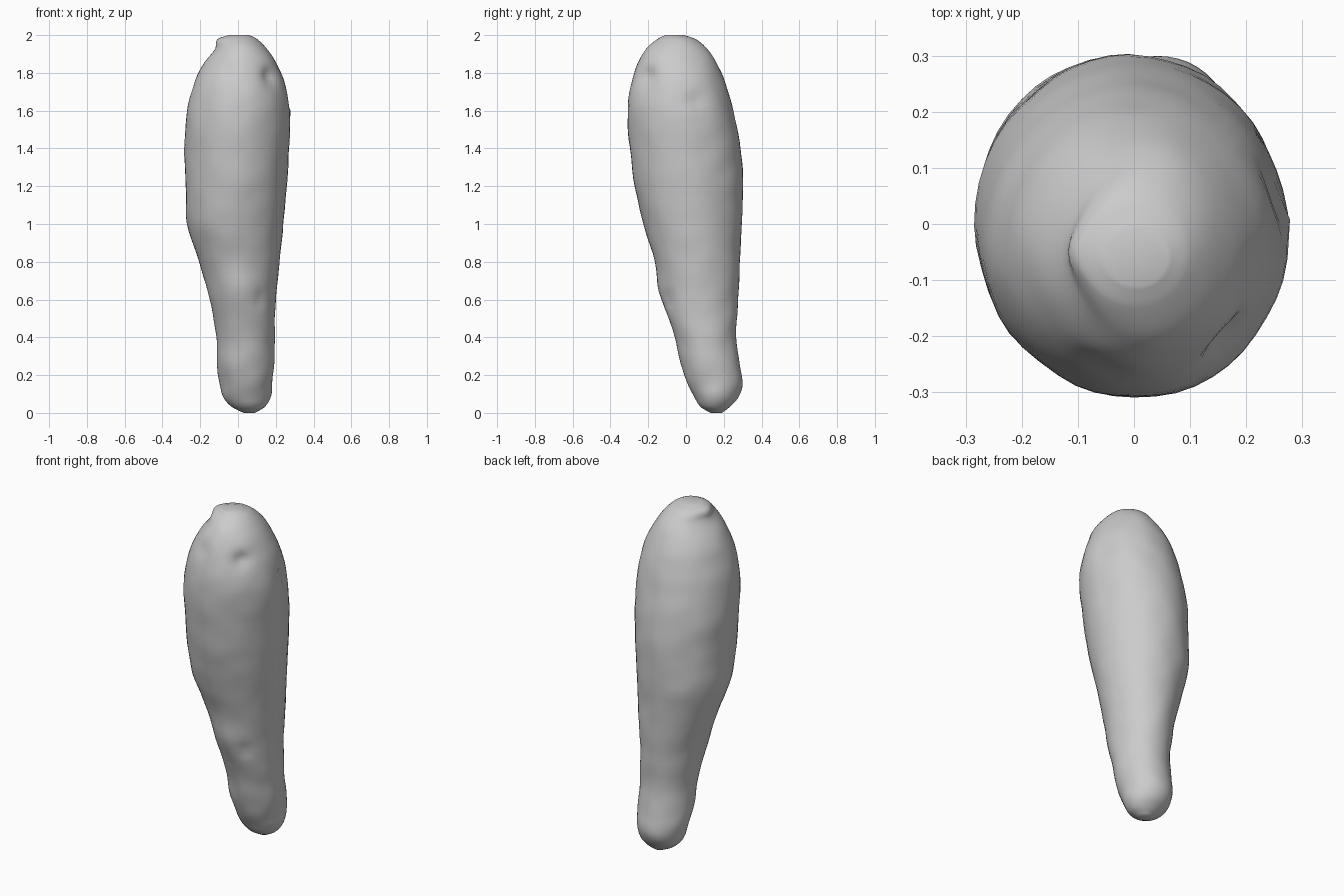
import bpy, bmesh, math
from mathutils import Vector, noise

cube = bpy.data.objects.get("Cube")
if cube:
    bpy.data.objects.remove(cube, do_unlink=True)

# Outline stations: height, x low, x high, y low, y high
STATIONS = [
    (0.0, 0.03, 0.09, 0.13, 0.19),
    (0.03, -0.03, 0.14, 0.08, 0.23),
    (0.08, -0.075, 0.17, 0.045, 0.275),
    (0.15, -0.095, 0.18, 0.01, 0.3),
    (0.25, -0.11, 0.19, -0.025, 0.285),
    (0.4, -0.115, 0.195, -0.06, 0.265),
    (0.6, -0.15, 0.2, -0.125, 0.275),
    (0.8, -0.205, 0.22, -0.165, 0.285),
    (1.0, -0.27, 0.24, -0.225, 0.297),
    (1.2, -0.277, 0.257, -0.27, 0.302),
    (1.4, -0.283, 0.27, -0.297, 0.29),
    (1.6, -0.268, 0.274, -0.308, 0.25),
    (1.75, -0.23, 0.245, -0.285, 0.21),
    (1.85, -0.18, 0.205, -0.255, 0.165),
    (1.93, -0.115, 0.15, -0.21, 0.11),
    (1.98, -0.095, 0.1, -0.15, 0.05),
    (2.0, -0.05, 0.06, -0.11, -0.01),
]
# Surface lumps and dents: centre, radius, push outwards
LUMPS = [
    ((0.07, -0.27, 1.7), 0.08, 0.012),
    ((0.16, -0.2, 1.78), 0.045, -0.03),
    ((0.27, 0.02, 1.6), 0.02, 0.012),
    ((0.26, 0.05, 1.65), 0.04, -0.015),
    ((0.02, -0.12, 0.66), 0.06, 0.012),
    ((0.12, -0.1, 0.6), 0.03, -0.012),
    ((-0.1, -0.05, 1.97), 0.04, 0.012),
    ((-0.06, -0.27, 1.82), 0.05, -0.012),
]
SEGMENTS, STEPS = 48, 5


def smooth_station(i, t):
    """Cubic blend through neighbouring stations."""
    pts = [STATIONS[min(max(i + k, 0), len(STATIONS) - 1)] for k in (-1, 0, 1, 2)]
    h = [p[0] for p in pts]
    out = [h[1] + (h[2] - h[1]) * t]
    for c in range(1, 5):
        a, b, d, e = (p[c] for p in pts)
        step = h[2] - h[1]
        m1 = (d - a) / (h[2] - h[0]) * step
        m2 = (e - b) / (h[3] - h[1]) * step
        out.append((2*t**3 - 3*t*t + 1) * b + (t**3 - 2*t*t + t) * m1
                   + (3*t*t - 2*t**3) * d + (t**3 - t*t) * m2)
    return out


def ring(bm, row):
    z, x0, x1, y0, y1 = row
    verts = []
    for s in range(SEGMENTS):
        a = math.tau * s / SEGMENTS
        out = Vector((math.cos(a), math.sin(a), 0))
        p = Vector(((x0 + x1) / 2 + out.x * (x1 - x0) / 2,
                    (y0 + y1) / 2 + out.y * (y1 - y0) / 2, z))
        fade = min(1, z / 0.1, (2 - z) / 0.1)
        push = 0.005 * noise.noise(p * 9) * fade
        for centre, radius, amount in LUMPS:
            push += amount * math.exp(-((p - Vector(centre)).length / radius) ** 2)
        verts.append(bm.verts.new(p + out * push))
    return verts


# Lofted body
bm = bmesh.new()
rows = [smooth_station(i, k / STEPS) for i in range(len(STATIONS) - 1) for k in range(STEPS)]
rings = [ring(bm, r) for r in rows + [STATIONS[-1]]]
for low, high in zip(rings, rings[1:]):
    for s in range(SEGMENTS):
        n = (s + 1) % SEGMENTS
        bm.faces.new((low[s], low[n], high[n], high[s]))
bm.faces.new(rings[0][::-1])
bm.faces.new(rings[-1])
for f in bm.faces:
    f.smooth = True
mesh = bpy.data.meshes.new("tapered_body")
bm.to_mesh(mesh)
bm.free()
body = bpy.data.objects.new("tapered_body", mesh)
bpy.context.collection.objects.link(body)

# Plain grey clay
mat = bpy.data.materials.new("plain_grey")
mat.use_nodes = True
colour = (0.6, 0.6, 0.6, 1)
mat.diffuse_color = colour
mat.node_tree.nodes["Principled BSDF"].inputs["Base Color"].default_value = colour
mesh.materials.append(mat)
